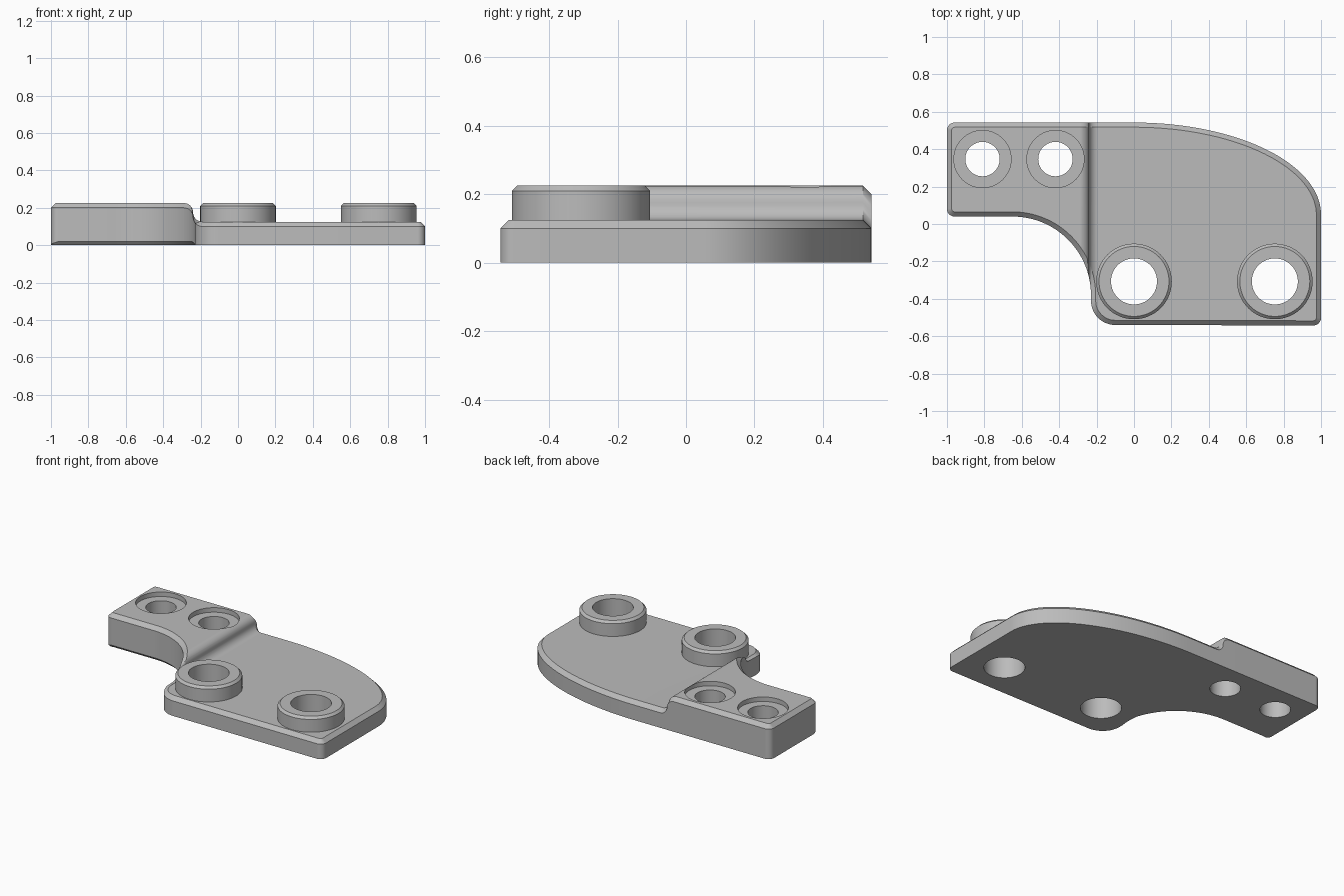
import bpy, bmesh, math
from mathutils import Vector

if "Cube" in bpy.data.objects:
    bpy.data.objects.remove(bpy.data.objects["Cube"])

PLATE, BLOCK, CH, R = 0.125, 0.225, 0.025, 0.05
STEP_X = -0.24

grey = bpy.data.materials.new("grey metal")
grey.diffuse_color = (0.5, 0.5, 0.5, 1)
grey.use_nodes = True
grey.node_tree.nodes["Principled BSDF"].inputs["Base Color"].default_value = grey.diffuse_color


def arc(cx, cy, rx, ry, a0, a1, n):
    return [Vector((cx + rx * math.cos(math.radians(a0 + (a1 - a0) * i / n)),
                    cy + ry * math.sin(math.radians(a0 + (a1 - a0) * i / n))))
            for i in range(n + 1)]


def inset(pts, dists):
    """Move each point of a counter-clockwise loop inward by its own distance."""
    out = []
    for i, p in enumerate(pts):
        a = (p - pts[i - 1]).normalized()
        b = (pts[(i + 1) % len(pts)] - p).normalized()
        na, nb = Vector((-a.y, a.x)), Vector((-b.y, b.x))
        out.append(p + (na + nb) * dists[i] / (1 + na.dot(nb)))
    return out


def height(x):
    """Top surface: raised block, S-shaped step, low plate."""
    if x <= STEP_X - R:
        return BLOCK
    if x >= STEP_X + R:
        return PLATE
    mid = (BLOCK + PLATE) / 2
    if x <= STEP_X:
        return mid + math.sqrt(max(0, R * R - (x - STEP_X + R) ** 2))
    return mid - math.sqrt(max(0, R * R - (x - STEP_X - R) ** 2))


def make_object(name, bm):
    bmesh.ops.recalc_face_normals(bm, faces=bm.faces[:])
    mesh = bpy.data.meshes.new(name)
    bm.to_mesh(mesh)
    bm.free()
    mesh.materials.append(grey)
    ob = bpy.data.objects.new(name, mesh)
    bpy.context.collection.objects.link(ob)
    return ob


def lathe(name, profile, x, y, n=64):
    """Spin a closed (radius, z) profile round a vertical axis."""
    bm = bmesh.new()
    rings = []
    for i in range(n):
        c, s = math.cos(2 * math.pi * i / n), math.sin(2 * math.pi * i / n)
        rings.append([bm.verts.new((x + r * c, y + r * s, z)) for r, z in profile])
    for i in range(n):
        a, b = rings[i], rings[(i + 1) % n]
        for j in range(len(profile)):
            k = (j + 1) % len(profile)
            bm.faces.new((a[j], b[j], b[k], a[k]))
    return make_object(name, bm)


def cylinder(name, x, y, r, z0, z1, n=64):
    bm = bmesh.new()
    bmesh.ops.create_cone(bm, cap_ends=True, segments=n, radius1=r, radius2=r, depth=z1 - z0)
    bmesh.ops.translate(bm, verts=bm.verts[:], vec=(x, y, (z0 + z1) / 2))
    return make_object(name, bm)


def finish(ob):
    """Smooth shading with crisp edges and flat large faces."""
    bpy.ops.object.select_all(action='DESELECT')
    ob.select_set(True)
    bpy.context.view_layer.objects.active = ob
    bpy.ops.object.shade_smooth_by_angle(angle=math.radians(25))
    wn = ob.modifiers.new("weighted_normals", 'WEIGHTED_NORMAL')
    wn.keep_sharp = True


# Plate outline, counter-clockwise from the big front-left corner
front = (arc(-0.10, -0.41, 0.13, 0.13, 180, 270, 12)
         + arc(0.96, -0.5025, 0.04, 0.04, 270, 360, 6)
         + arc(0, 0.05, 1, 0.4925, 0, 90, 48)
         + arc(-0.96, 0.5025, 0.04, 0.04, 90, 180, 6))
corner = arc(-0.96, 0.08, 0.04, 0.04, 180, 270, 6)
notch = arc(-0.65, -0.38, 0.42, 0.42, 90, 0, 32)
outline = front + corner + notch
# small lower chamfer only along the notch side
low = ([0] * len(front) + [0.02 * i / 6 for i in range(7)]
       + [0.02 * min(1, (32 - i) / 6) for i in range(33)])

# Body: stacked rings, cut at the step lines, then lifted to the top profile
bm = bmesh.new()
rings = [
    [bm.verts.new((p.x, p.y, 0)) for p in inset(outline, low)],
    [bm.verts.new((p.x, p.y, c)) for p, c in zip(outline, low)],
    [bm.verts.new((p.x, p.y, PLATE - CH)) for p in outline],
    [bm.verts.new((p.x, p.y, PLATE)) for p in inset(outline, [CH] * len(outline))],
]
n = len(outline)
for a, b in zip(rings, rings[1:]):
    for i in range(n):
        k = (i + 1) % n
        bm.faces.new((a[i], a[k], b[k], b[i]))
bm.faces.new(rings[0][::-1])
bm.faces.new(rings[-1])
bmesh.ops.remove_doubles(bm, verts=bm.verts[:], dist=1e-5)
cuts = set()
for i in range(9):
    s = R * math.sin(math.radians(90 * i / 8))
    cuts |= {round(STEP_X - R + s, 6), round(STEP_X + R - s, 6)}
for x in sorted(cuts):
    bmesh.ops.bisect_plane(bm, geom=bm.verts[:] + bm.edges[:] + bm.faces[:],
                           plane_co=(x, 0, 0), plane_no=(1, 0, 0), dist=1e-6)
for v in bm.verts:
    if v.co.z > 0.05:
        v.co.z += height(v.co.x) - PLATE
body = make_object("bracket_body", bm)

# Hole cutters: counterbored screw holes in the block, bores under the bosses
cutters = []
for x in (-0.81, -0.42):
    cutters.append(cylinder("screw_hole_cutter", x, 0.347, 0.092, -0.1, 0.4))
    cutters.append(cylinder("counterbore_cutter", x, 0.347, 0.153, BLOCK - 0.03, 0.4))
for x in (0.0, 0.753):
    cutters.append(cylinder("bore_cutter", x, -0.307, 0.123, -0.1, 0.4))
bpy.context.view_layer.objects.active = body
for c in cutters:
    m = body.modifiers.new("hole", 'BOOLEAN')
    m.operation, m.solver, m.object = 'DIFFERENCE', 'EXACT', c
    bpy.ops.object.modifier_apply(modifier=m.name)
for c in cutters:
    bpy.data.objects.remove(c, do_unlink=True)
finish(body)

# Raised ring bosses with a chamfered rim
for name, x in (("left_boss", 0.0), ("right_boss", 0.753)):
    finish(lathe(name, [(0.123, PLATE), (0.202, PLATE), (0.202, BLOCK - 0.015),
                        (0.187, BLOCK), (0.123, BLOCK)], x, -0.307))
